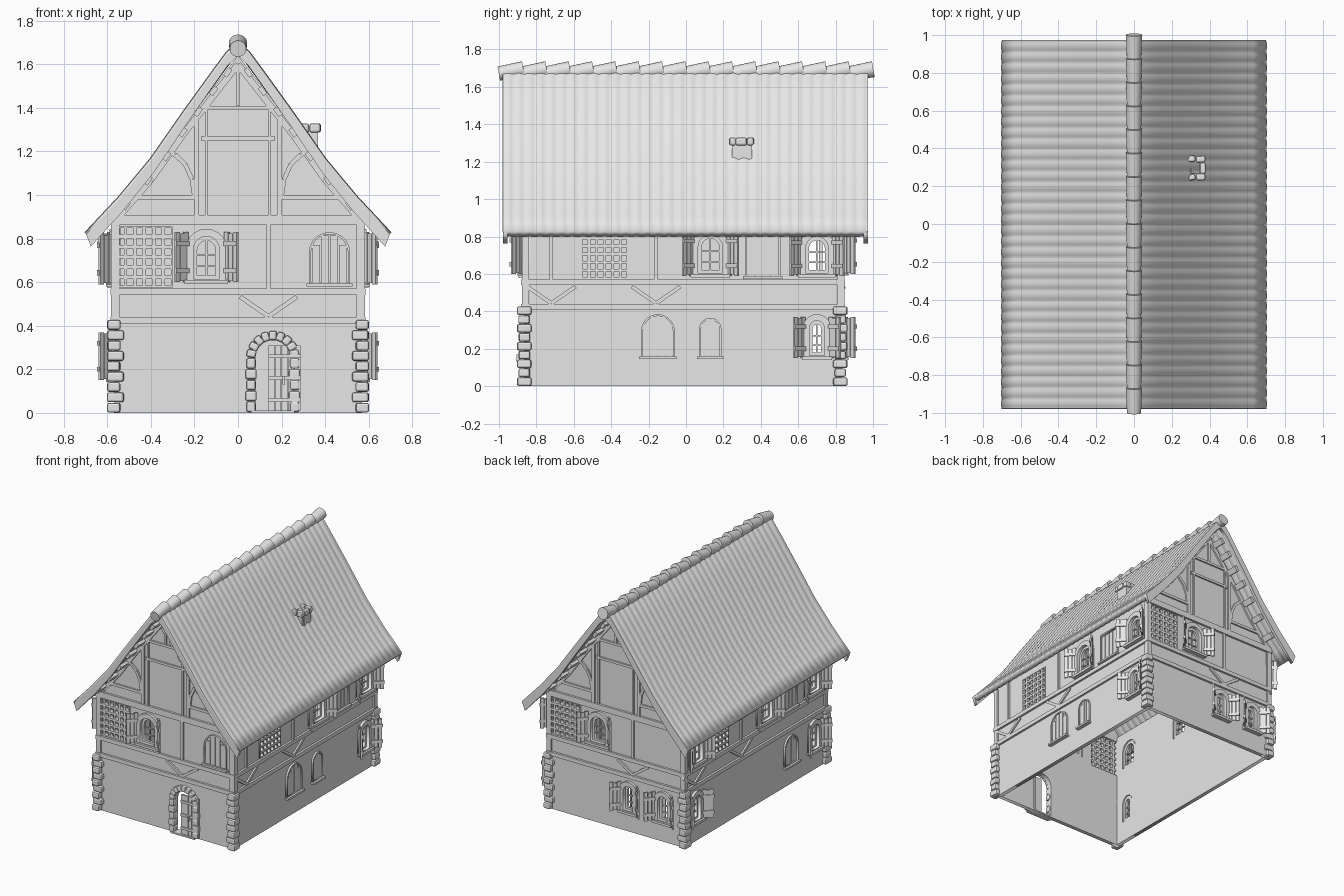
import bpy, bmesh, math, random
from mathutils import Matrix, Vector

if "Cube" in bpy.data.objects:
    bpy.data.objects.remove(bpy.data.objects["Cube"])

random.seed(4)
grey = bpy.data.materials.new("pale_grey")
grey.diffuse_color = (0.8, 0.8, 0.8, 1)
grey.use_nodes = True
grey.node_tree.nodes["Principled BSDF"].inputs["Base Color"].default_value = grey.diffuse_color


def frame(origin, u, out):
    # local x runs along the wall, local y is up, local z points outward
    m = Matrix((Vector(u), Vector((0, 0, 1)), Vector(out))).transposed().to_4x4()
    m.translation = origin
    return m


SIDES = {"front": frame((0, -.865, 0), (1, 0, 0), (0, -1, 0)),
         "right": frame((.57, 0, 0), (0, 1, 0), (1, 0, 0)),
         "back": frame((0, .835, 0), (-1, 0, 0), (0, 1, 0)),
         "left": frame((-.57, 0, 0), (0, -1, 0), (-1, 0, 0))}


def finish(name, bm, smooth=False):
    bmesh.ops.recalc_face_normals(bm, faces=bm.faces)
    me = bpy.data.meshes.new(name)
    bm.to_mesh(me)
    bm.free()
    me.materials.append(grey)
    ob = bpy.data.objects.new(name, me)
    bpy.context.collection.objects.link(ob)
    if smooth:
        bpy.ops.object.select_all(action='DESELECT')
        ob.select_set(True)
        bpy.context.view_layer.objects.active = ob
        bpy.ops.object.shade_smooth_by_angle(angle=math.radians(35))
    return ob


def box(bm, m, c, s, rot=Matrix()):
    bmesh.ops.create_cube(bm, size=1, matrix=m @ Matrix.Translation(c) @ rot @ Matrix.Diagonal((*s, 1)))


def beam(bm, m, a, b, w, d0=-.005, d1=.012):
    a, b = Vector(a), Vector(b)
    d, c = b - a, (a + b) / 2
    box(bm, m, (c.x, c.y, (d0 + d1) / 2), (d.length, w, d1 - d0),
        Matrix.Rotation(math.atan2(d.y, d.x), 4, 'Z'))


def panel(name, m, loops, d0, d1):
    # flat outline with holes, given a thickness
    cu = bpy.data.curves.new(name, 'CURVE')
    cu.dimensions, cu.fill_mode, cu.extrude = '2D', 'BOTH', (d1 - d0) / 2
    for loop in loops:
        sp = cu.splines.new('POLY')
        sp.points.add(len(loop) - 1)
        for p, co in zip(sp.points, loop):
            p.co = (co[0], co[1], 0, 1)
        sp.use_cyclic_u = True
    tmp = bpy.data.objects.new(name, cu)
    bpy.context.collection.objects.link(tmp)
    dg = bpy.context.evaluated_depsgraph_get()
    me = bpy.data.meshes.new_from_object(tmp.evaluated_get(dg))
    bm = bmesh.new()
    bm.from_mesh(me)
    bpy.data.objects.remove(tmp)
    bpy.data.meshes.remove(me)
    bpy.data.curves.remove(cu)
    bmesh.ops.remove_doubles(bm, verts=bm.verts, dist=1e-5)
    bm.transform(m @ Matrix.Translation((0, 0, (d0 + d1) / 2)))
    return finish(name, bm)


def rect(u, z, w, h):
    return [(u - w / 2, z), (u + w / 2, z), (u + w / 2, z + h), (u - w / 2, z + h)]


def arch(u, z, w, h, n=10):
    r = w / 2
    return [(u - r, z), (u + r, z)] + [
        (u + r * math.cos(math.pi * i / n), z + h - r + r * math.sin(math.pi * i / n)) for i in range(n + 1)]


def shutters(bm, m, u, z, w, h):
    for s in (-1, 1):
        rot = Matrix.Rotation(-s * math.pi / 4, 4, 'Y')
        hinge = Vector((u + s * (w / 2 + .015), z + h / 2, .008))
        leaf = Matrix.Translation(hinge) @ rot
        for k in range(3):
            box(bm, m @ leaf, (s * (.014 + .028 * k), 0, 0), (.025, h + .02 - .012 * (k == 1), .012))
        for dz in (-.3, .3):
            box(bm, m @ leaf, (s * .042, dz * h, .006), (.088, .022, .014))


# Openings: kind, position along wall, sill height, width, height
UPPER = [("lattice", -.435, .575, .25, .26), ("arched", .13, .6, .15, .22),
         ("planked", .41, .585, .19, .23), ("arched", .70, .6, .14, .21)]
OPENINGS = {
    "front": [("lattice", -.43, .575, .26, .28), ("arched", -.145, .61, .14, .21),
              ("closed", .42, .59, .19, .24), ("door", .16, .004, .16, .33)],
    "right": UPPER + [("closed", -.15, .155, .18, .23), ("closed", .13, .155, .12, .21),
                      ("arched", .70, .16, .1, .2)],
    "back": [("lattice", -.43, .575, .26, .28), ("arched", -.145, .61, .14, .21),
             ("arched", .11, .16, .1, .2), ("arched", .40, .16, .1, .2)],
    "left": UPPER + [("arched", -.70, .6, .14, .21), ("arched", -.70, .16, .1, .2),
                     ("closed", .44, .155, .16, .22), ("arched", .72, .16, .1, .2)]}
GABLE = [(-.57, 0), (.57, 0), (.57, .89), (.4, 1.1), (.25, 1.32), (0, 1.64), (-.25, 1.32), (-.4, 1.1), (-.57, .89)]
LONG = {"right": rect(-.015, 0, 1.7, .89), "left": rect(.015, 0, 1.7, .89)}

for side, m in SIDES.items():
    holes, trim = [], bmesh.new()
    for i, (kind, u, z, w, h) in enumerate(OPENINGS[side]):
        tag = f"{side}_{kind}_{i}"
        shape = rect if kind in ("lattice", "planked") else arch
        if kind not in ("closed", "planked"):
            holes.append(shape(u, z, w, h))
        if kind == "lattice":
            n, pw, ph = 6, w / 6, h / 6
            cells = [rect(u - w / 2 + pw * (a + .5), z + ph * (b + .2), pw * .65, ph * .65)
                     for a in range(n) for b in range(n)]
            panel(tag + "_window", m, [rect(u, z, w, h)] + cells, -.02, .008)
        elif kind == "arched":
            panel(tag + "_frame", m, [arch(u, z - .005, w + .05, h + .03), arch(u, z + .005, w - .02, h - .015)], -.02, .02)
            panel(tag + "_inner_frame", m, [arch(u, z, w - .015, h - .01), arch(u, z + .02, w - .055, h - .05)], -.025, -.005)
            beam(trim, m, (u, z), (u, z + h - .01), .008, -.02, -.01)
            for f in (.3, .55):
                beam(trim, m, (u - w / 2, z + f * h), (u + w / 2, z + f * h), .008, -.02, -.01)
            shutters(trim, m, u, z, w, h)
            beam(trim, m, (u - w / 2 - .03, z - .01), (u + w / 2 + .03, z - .01), .018, 0, .035)
        elif kind in ("closed", "planked"):
            panel(tag + "_surround", m, [shape(u, z, w, h), shape(u, z + .008, w - .02, h - .018)], -.005, .014)
            for s in (-1, 1):
                for k in (.25, .75):
                    c = u + s * k * (w / 2 - .012)
                    top = h - .02 if shape is rect else h - w / 2 + math.sqrt(max(0, (w / 2) ** 2 - (abs(c - u) + w / 8) ** 2)) - .004
                    beam(trim, m, (c, z + .005), (c, z + top), w / 4 - .01, -.005, .008)
            beam(trim, m, (u - w / 2 - .01, z - .004), (u + w / 2 + .01, z - .004), .014, 0, .03)
    panel(side + "_wall", m, [LONG.get(side, GABLE)] + holes, -.03, 0)
    finish(side + "_window_trim", trim)

    # Timber framing
    bm = bmesh.new()
    gable = side in ("front", "back")
    flip = -1 if side == "left" else 1
    lo, hi = (-.57, .57) if gable else sorted((-.865 * flip, .835 * flip))
    for z, w in ((.425, .03), (.555, .03)) + (((.885, .045),) if gable else ()):
        beam(bm, m, (lo - .012, z), (hi + .012, z), w, -.005, .016)
    for e in (lo + .008, hi - .008):
        beam(bm, m, (e, .43), (e, .88), .035)
    for c in ((.14,) if gable else (-.72, -.16)):
        beam(bm, m, (c, .57), (c, .88), .02)
        for s in (-1, 1):
            beam(bm, m, (c, .443), (c + s * .13, .533), .02)
    if gable:
        for s in (-1, 1):
            beam(bm, m, (s * .19, .9), (s * .19, 1.36), .022)
            beam(bm, m, (s * .145, .9), (s * .145, 1.4), .012)
            beam(bm, m, (s * .2, .99), (s * .46, .99), .02)
            arc = [(s * (.34 - .14 * math.cos(t)), .99 + .21 * math.sin(t)) for t in (0, .4, .8, 1.2, 1.57)]
            for a, b in zip(arc, arc[1:]):
                beam(bm, m, a, b, .02)
            # Sloping rafter with short purlins reaching out to the roof edge
            edge = [(0, 1.60), (s * .25, 1.28), (s * .4, 1.07), (s * .57, .875)]
            for a, b in zip(edge, edge[1:]):
                beam(bm, m, a, b, .03)
            for x, z in ((.055, 1.555), (.12, 1.47), (.19, 1.375), (.26, 1.28), (.335, 1.17), (.42, 1.06), (.52, .945)):
                beam(bm, m, (s * (x - .02), z + .025), (s * (x + .005), z - .01), .022, 0, .1)
        for z in (1.26, 1.4):
            beam(bm, m, (-.17, z), (.17, z), .018)
        beam(bm, m, (0, 1.41), (0, 1.6), .018)
    finish(side + "_timber_frame", bm)


def stones(name, items):
    bm = bmesh.new()
    for c, s, rot in items:
        box(bm, Matrix(), c, s, rot)
    ob = finish(name, bm)
    b = ob.modifiers.new("rounded", 'BEVEL')
    b.width, b.segments = .01, 2


# Corner stones
items = []
for x in (-.57, .57):
    for y in (-.865, .825):
        for k in range(9):
            long = k % 2
            items.append(((x - math.copysign(.008, x) * long, y, .024 + k * .0475),
                          (.06 + .016 * long, .076 - .016 * long, .045),
                          Matrix.Rotation(random.uniform(-.08, .08), 4, 'Z')))
stones("corner_stones", items)

# Door surround, leaf and threshold
items = []
for s in (-1, 1):
    for k in range(5):
        items.append(((.16 + s * .1, -.868, .028 + k * .05), (.044 + .008 * (k % 2), .045, .048), Matrix()))
for k in range(9):
    t = math.pi * (k + .5) / 9
    items.append(((.16 + .1 * math.cos(t), -.868, .255 + .1 * math.sin(t)), (.044, .045, .036),
                  Matrix.Rotation(-t, 4, 'Y')))
stones("door_arch_stones", items)
bm = bmesh.new()
F = SIDES["front"]
for k in range(5):
    beam(bm, F, (.153 + k * .03, .01), (.153 + k * .03, .31), .027, .005, .018)
for z in (.06, .16, .26):
    beam(bm, F, (.14, z), (.287, z), .018, .015, .026)
beam(bm, F, (.21, .13), (.21, .17), .012, .02, .04)
beam(bm, F, (.06, .006), (.26, .006), .012, -.03, .03)
finish("door_leaf", bm)

# Roof: slightly flared slope with rippled tile columns
HALF = [(0, 1.70), (.05, 1.655), (.12, 1.56), (.25, 1.38), (.4, 1.165), (.55, .985), (.63, .9), (.70, .825)]
LINE = [(-x, z) for x, z in HALF[:0:-1]] + HALF
bm = bmesh.new()
N, PER = 204, 6
rows = []
for i, (x, z) in enumerate(LINE):
    a, b = LINE[max(i - 1, 0)], LINE[min(i + 1, len(LINE) - 1)]
    n = Vector((-(b[1] - a[1]), 0, b[0] - a[0])).normalized()
    rows.append([bm.verts.new(Vector((x, -.98 + 1.95 * j / N, z)) + n * .006 * abs(math.sin(math.pi * j / PER)))
                 for j in range(N + 1)])
for a, b in zip(rows, rows[1:]):
    for j in range(N):
        bm.faces.new((a[j], b[j], b[j + 1], a[j + 1]))
roof = finish("tiled_roof", bm, True)
if roof.data.polygons[0].normal.z < 0:
    roof.data.flip_normals()
sol = roof.modifiers.new("thickness", 'SOLIDIFY')
sol.thickness, sol.offset = .042, -1

# Verge boards at both roof ends
band = [(x, z + .004) for x, z in LINE] + [(x * .965, z - .062) for x, z in reversed(LINE)]
panel("front_verge_board", F, [band], .09, .113)
panel("back_verge_board", SIDES["back"], [band], .115, .138)

# Overlapping ridge tiles
bm = bmesh.new()
for k in range(16):
    m = Matrix.Translation((0, -.935 + k * .1247, 1.683)) @ Matrix.Rotation(math.radians(10) - math.pi / 2, 4, 'X')
    bmesh.ops.create_cone(bm, cap_ends=True, segments=18, radius1=.038, radius2=.043, depth=.134, matrix=m)
finish("ridge_tiles", bm, True)

# Chimney
bm = bmesh.new()
for s in (-1, 1):
    box(bm, Matrix(), (.325, .3 + s * .043, 1.25), (.085, .02, .13))
    box(bm, Matrix(), (.325 + s * .033, .3, 1.25), (.02, .07, .13))
finish("chimney_shaft", bm)
items = [((.325 + dx, .295 + dy, 1.308), (w, d, .042), Matrix.Rotation(random.uniform(-.1, .1), 4, 'Z'))
         for dx, dy, w, d in ((-.025, -.048, .05, .032), (.028, -.046, .05, .036), (-.025, .05, .05, .034),
                              (.028, .048, .05, .036), (.04, 0, .032, .06))]
stones("chimney_cap_stones", items)
